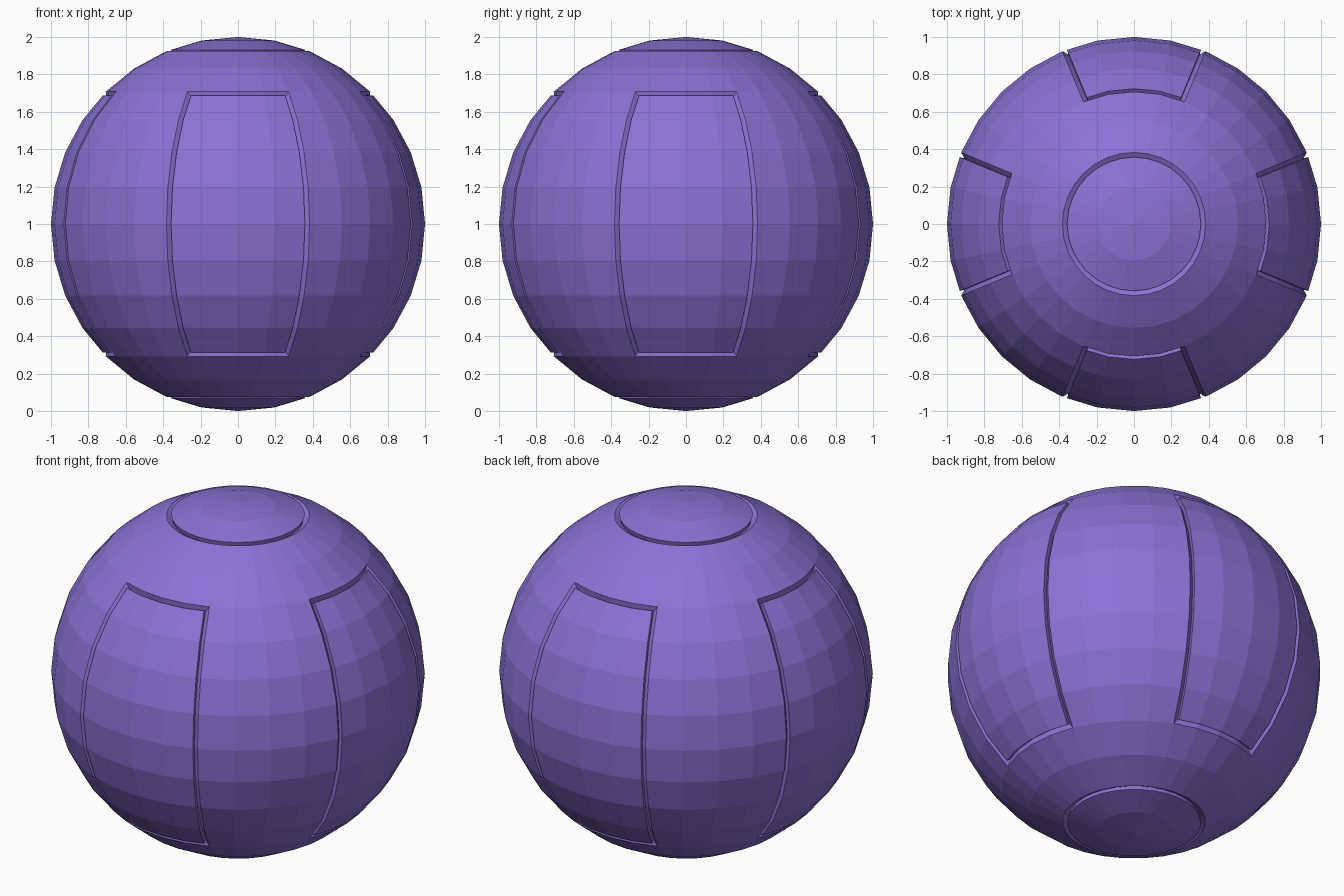
import bpy, bmesh, math
from mathutils import Vector

if "Cube" in bpy.data.objects:
    bpy.data.objects.remove(bpy.data.objects["Cube"])

GROOVE = 0.025   # groove width
DEPTH = 0.025    # groove depth

mat = bpy.data.materials.new("purple")
mat.diffuse_color = (0.25, 0.17, 0.66, 1)
mat.use_nodes = True
mat.node_tree.nodes["Principled BSDF"].inputs["Base Color"].default_value = mat.diffuse_color

# Low-poly ball
bm = bmesh.new()
bmesh.ops.create_uvsphere(bm, u_segments=32, v_segments=16, radius=1)


def panel_of(face):
    """Panel a face belongs to: two polar caps and four side panels."""
    c = face.calc_center_median()
    if abs(c.z) > 0.93:
        return "top" if c.z > 0 else "bottom"
    if abs(c.z) < math.sin(math.radians(45)):
        turn = math.degrees(math.atan2(c.y, c.x))
        quarter = round(turn / 90)
        if abs(turn - quarter * 90) < 22.5:
            return quarter % 4
    return None


panels = {}
for f in bm.faces:
    key = panel_of(f)
    if key is not None:
        panels.setdefault(key, []).append(f)

# Sunken groove round each panel, with the panel raised back to the surface
for faces in panels.values():
    bmesh.ops.inset_region(bm, faces=faces, thickness=GROOVE, depth=-DEPTH,
                           use_boundary=True, use_even_offset=True)
    bmesh.ops.inset_region(bm, faces=faces, thickness=0.001, depth=DEPTH,
                           use_boundary=True, use_even_offset=True)

bmesh.ops.translate(bm, verts=bm.verts, vec=Vector((0, 0, 1)))
mesh = bpy.data.meshes.new("panelled_ball")
bm.to_mesh(mesh)
bm.free()
mesh.materials.append(mat)
ball = bpy.data.objects.new("panelled_ball", mesh)
bpy.context.collection.objects.link(ball)
